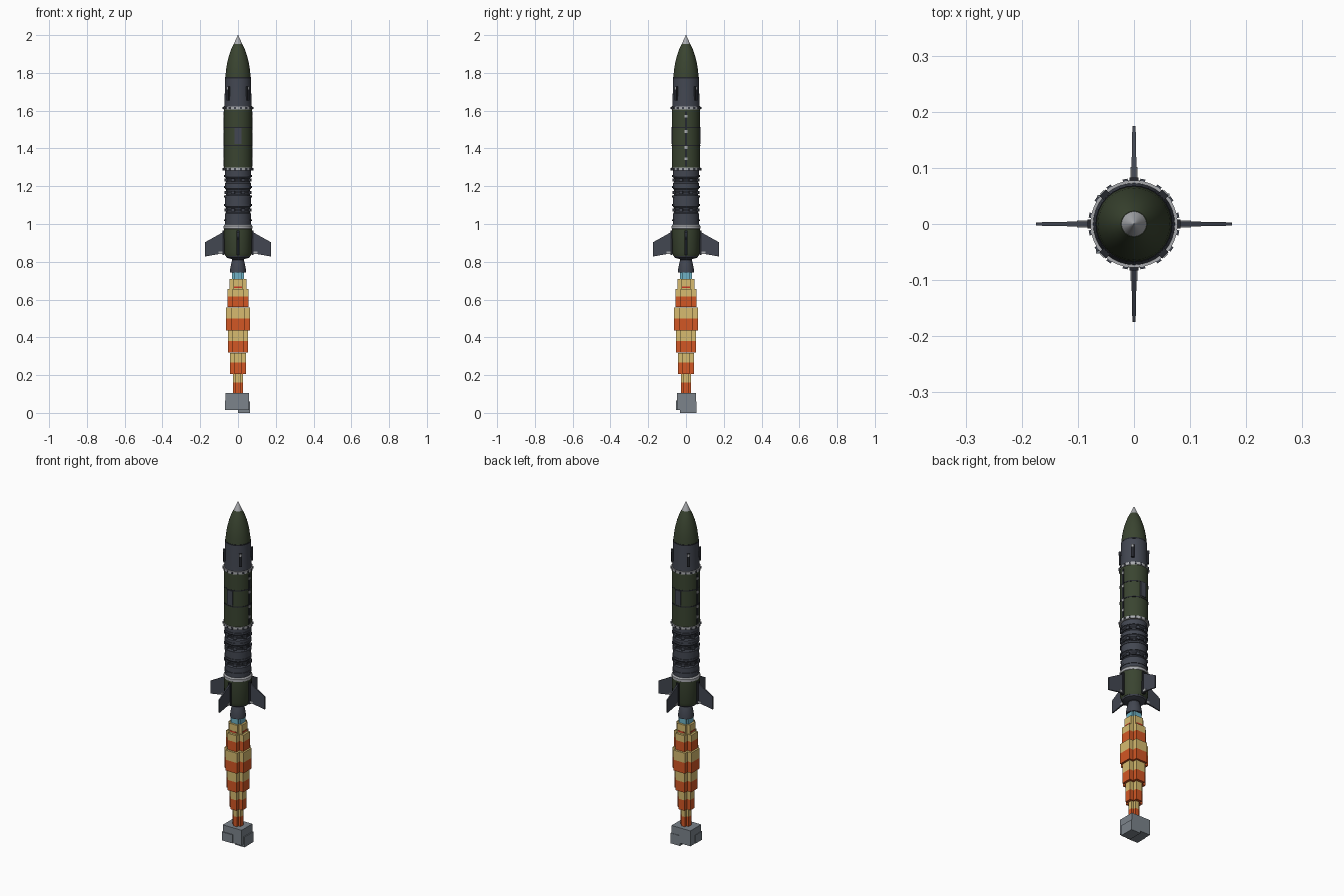
import bpy, bmesh, math
from mathutils import Matrix, Vector

if "Cube" in bpy.data.objects:
    bpy.data.objects.remove(bpy.data.objects["Cube"], do_unlink=True)


def material(name, rgb):
    m = bpy.data.materials.new(name)
    m.use_nodes = True
    m.diffuse_color = (*rgb, 1)
    bsdf = next(n for n in m.node_tree.nodes if n.type == 'BSDF_PRINCIPLED')
    bsdf.inputs["Base Color"].default_value = (*rgb, 1)
    return m


GREEN = material("olive green", (0.042, 0.058, 0.03))
SLATE = material("slate grey", (0.055, 0.062, 0.082))
DARK = material("near black", (0.018, 0.02, 0.026))
SILVER = material("silver", (0.4, 0.41, 0.43))
YELLOW = material("flame yellow", (0.68, 0.5, 0.16))
ORANGE = material("flame orange", (0.65, 0.095, 0.018))
RED = material("flame red", (0.6, 0.04, 0.015))
CYAN = material("hot blue", (0.16, 0.45, 0.56))
SMOKE = material("smoke grey", (0.2, 0.23, 0.26))


def finish(bm, name, mat, smooth=False):
    bmesh.ops.recalc_face_normals(bm, faces=bm.faces)
    me = bpy.data.meshes.new(name)
    bm.to_mesh(me)
    bm.free()
    me.materials.append(mat)
    ob = bpy.data.objects.new(name, me)
    bpy.context.collection.objects.link(ob)
    if smooth:
        bpy.ops.object.select_all(action='DESELECT')
        ob.select_set(True)
        bpy.context.view_layer.objects.active = ob
        bpy.ops.object.shade_smooth_by_angle(angle=math.radians(30))
    return ob


def lathe(name, mat, profile, n=32):
    """Closed solid of revolution from (radius, height) pairs."""
    bm = bmesh.new()
    rings = []
    for r, z in profile:
        rings.append([bm.verts.new((r * math.cos(2 * math.pi * i / n),
                                    r * math.sin(2 * math.pi * i / n), z)) for i in range(n)])
    for a, b in zip(rings, rings[1:]):
        for i in range(n):
            j = (i + 1) % n
            bm.faces.new((a[i], a[j], b[j], b[i]))
    bm.faces.new(rings[0])
    bm.faces.new(rings[-1])
    bmesh.ops.remove_doubles(bm, verts=bm.verts, dist=0.00001)
    return finish(bm, name, mat, True)


def add_box(bm, centre, size, angle=0):
    """Box placed along +x, then turned about the main axis."""
    m = Matrix.Rotation(angle, 4, 'Z') @ Matrix.Translation(centre) @ Matrix.Diagonal((*size, 1))
    bmesh.ops.create_cube(bm, size=1, matrix=m)


def radial_boxes(name, mat, centre, size, count, start=0):
    bm = bmesh.new()
    for i in range(count):
        add_box(bm, centre, size, start + 2 * math.pi * i / count)
    return finish(bm, name, mat)


def band(name, mat, r, z0, z1):
    return lathe(name, mat, [(r, z0), (r, z1)])


# Nose
lathe("nose_tip", SILVER, [(0.023, 1.95), (0.012, 1.977), (0.001, 2.0)])
lathe("nose_cone", GREEN, [(0.067, 1.775), (0.064, 1.81), (0.058, 1.85),
                           (0.048, 1.89), (0.036, 1.925), (0.023, 1.952)])
band("nose_seam", DARK, 0.0685, 1.77, 1.777)

# Guidance section with four diagonal pods
lathe("guidance_section", SLATE, [(0.073, 1.62), (0.071, 1.66), (0.068, 1.77)])
q = math.pi / 4
radial_boxes("guidance_pods", DARK, (0.072, 0, 1.69), (0.014, 0.016, 0.075), 4, q)
radial_boxes("pod_lights", SILVER, (0.078, 0, 1.72), (0.006, 0.01, 0.014), 4, q)

# Main tank with seams, access panels and side plates
band("main_tank", GREEN, 0.0745, 1.29, 1.61)
for i, z in enumerate((1.415, 1.51)):
    band(f"tank_seam_{i + 1}", DARK, 0.0757, z - 0.003, z + 0.003)
radial_boxes("access_panels", SLATE, (0.0735, 0, 1.465), (0.008, 0.036, 0.085), 2, math.pi / 2)
radial_boxes("conduits", DARK, (0.073, 0, 1.45), (0.006, 0.012, 0.29), 2)
for i, z in enumerate((1.345, 1.405, 1.49, 1.57)):
    radial_boxes(f"side_plates_{i + 1}", SILVER, (0.0755, 0, z), (0.005, 0.016, 0.014), 2)

# Joint rings with bolts
for i, z in enumerate((1.615, 1.29)):
    band(f"joint_ring_{i + 1}", SILVER, 0.078, z - 0.008, z + 0.008)
    radial_boxes(f"joint_bolts_{i + 1}", SLATE, (0.0775, 0, z), (0.008, 0.009, 0.011), 16, q / 4)

# Ribbed lower stage
lathe("lower_stage", SLATE, [
    (0.069, 0.99), (0.069, 1.055), (0.063, 1.062), (0.063, 1.085), (0.069, 1.092),
    (0.069, 1.15), (0.063, 1.157), (0.063, 1.18), (0.069, 1.187), (0.069, 1.215),
    (0.063, 1.222), (0.063, 1.242), (0.069, 1.249), (0.069, 1.285)])
for i, z in enumerate((1.073, 1.168, 1.232)):
    band(f"rib_{i + 1}", DARK, 0.0665, z - 0.006, z + 0.006)
    radial_boxes(f"rib_clamps_{i + 1}", SLATE, (0.069, 0, z), (0.01, 0.02, 0.016), 8, q / 2)
for i, z in enumerate((1.02, 1.1, 1.145, 1.195, 1.255)):
    band(f"hoop_{i + 1}", SLATE, 0.073, z - 0.005, z + 0.005)

# Tail section
lathe("tail_ring", SILVER, [(0.07, 0.972), (0.076, 0.976), (0.076, 0.99), (0.07, 0.997)])
lathe("tail_section", GREEN, [(0.066, 0.83), (0.073, 0.85), (0.074, 0.975)])
lathe("tail_base", SLATE, [(0.028, 0.812), (0.06, 0.822), (0.066, 0.832)])

# Four swept fins with root brackets
bm = bmesh.new()
outline = [(0.07, 0.962), (0.175, 0.903), (0.175, 0.828), (0.105, 0.84), (0.07, 0.84)]
for k in range(4):
    turn = Matrix.Rotation(k * math.pi / 2, 4, 'Z')
    sides = []
    for s in (-1, 1):
        sides.append([bm.verts.new(turn @ Vector((x, s * (0.005 - 0.02 * (x - 0.07)), z)))
                      for x, z in outline])
        bm.faces.new(sides[-1])
    for i in range(len(outline)):
        j = (i + 1) % len(outline)
        bm.faces.new((sides[0][i], sides[0][j], sides[1][j], sides[1][i]))
finish(bm, "fins", SLATE)
radial_boxes("fin_brackets", DARK, (0.077, 0, 0.9), (0.012, 0.016, 0.13), 4)
radial_boxes("fin_hinges", SILVER, (0.091, 0, 0.848), (0.022, 0.013, 0.013), 4)

# Engine nozzle
lathe("nozzle", SLATE, [(0.038, 0.742), (0.042, 0.742), (0.041, 0.765), (0.035, 0.795),
                        (0.027, 0.818)])
band("nozzle_collar", DARK, 0.031, 0.806, 0.813)


# Exhaust flame: stacked cross-shaped tiers, yellow above and orange below
def cross(name, mat, reach, arm, z0, z1):
    bm = bmesh.new()
    n = []
    for sx, sy in ((1, 1), (-1, 1), (-1, -1), (1, -1)):
        corner = [(reach * sx, arm * sy), (arm * sx, arm * sy), (arm * sx, reach * sy)]
        n += corner if sx * sy > 0 else corner[::-1]
    face = bm.faces.new([bm.verts.new((x, y, z0)) for x, y in n])
    top = bmesh.ops.extrude_face_region(bm, geom=[face])["geom"]
    bmesh.ops.translate(bm, vec=(0, 0, z1 - z0),
                        verts=[v for v in top if isinstance(v, bmesh.types.BMVert)])
    return finish(bm, name, mat)


cross("flame_core", CYAN, 0.033, 0.022, 0.70, 0.745)
cross("flame_collar", YELLOW, 0.044, 0.026, 0.655, 0.71)
cross("flame_streak", RED, 0.0452, 0.02, 0.662, 0.67)
tiers = [(0.056, 0.03, 0.56, 0.615, 0.655), (0.063, 0.037, 0.437, 0.5, 0.557),
         (0.054, 0.029, 0.32, 0.38, 0.435), (0.042, 0.019, 0.207, 0.268, 0.318),
         (0.026, 0.012, 0.1, 0.162, 0.207)]
for i, (reach, arm, low, mid, high) in enumerate(tiers):
    cross(f"flame_orange_{i + 1}", ORANGE, reach, arm, low, mid)
    cross(f"flame_yellow_{i + 1}", YELLOW, reach, arm, mid, high)

# Smoke puff from overlapping blocks
for i, (centre, size) in enumerate((
        ((-0.004, 0.002, 0.06), (0.122, 0.1, 0.09)),
        ((0.032, 0.012, 0.03), (0.062, 0.085, 0.06)),
        ((-0.034, -0.022, 0.04), (0.068, 0.062, 0.05)))):
    bm = bmesh.new()
    add_box(bm, centre, size)
    finish(bm, f"smoke_block_{i + 1}", SMOKE)
